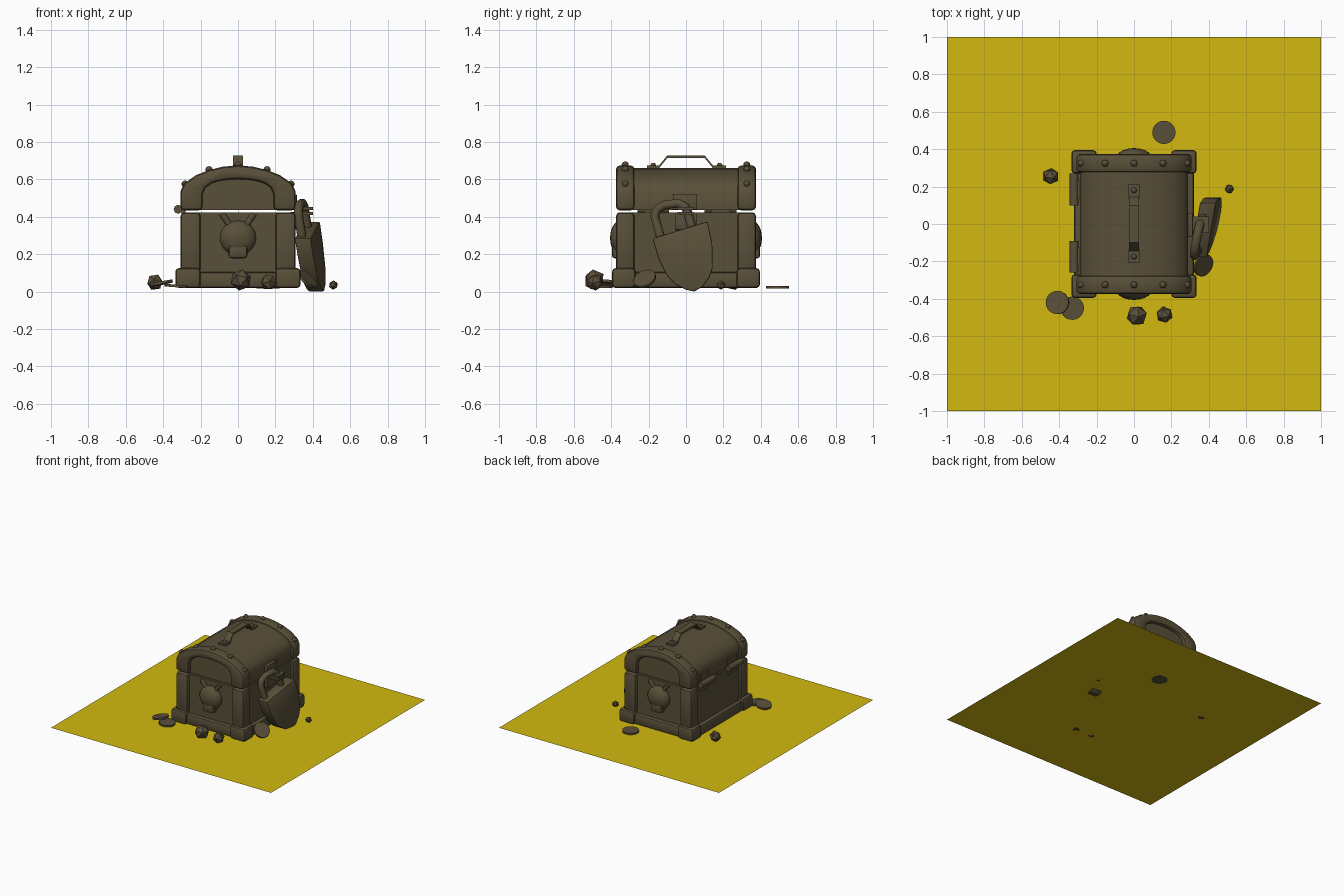
import bpy, bmesh, math
from mathutils import Vector, Matrix

if "Cube" in bpy.data.objects:
    bpy.data.objects.remove(bpy.data.objects["Cube"])


def material(name, rgb):
    m = bpy.data.materials.new(name)
    m.diffuse_color = (*rgb, 1)
    m.use_nodes = True
    m.node_tree.nodes["Principled BSDF"].inputs["Base Color"].default_value = m.diffuse_color
    return m


BROWN = material("dark_brown", (0.10, 0.079, 0.041))
YELLOW = material("sand_yellow", (0.645, 0.485, 0.005))
FLOOR = 0.018


def finish(name, bm, mat=BROWN, smooth=True):
    bmesh.ops.recalc_face_normals(bm, faces=bm.faces)
    me = bpy.data.meshes.new(name)
    bm.to_mesh(me)
    bm.free()
    me.materials.append(mat)
    ob = bpy.data.objects.new(name, me)
    bpy.context.collection.objects.link(ob)
    if smooth:
        bpy.ops.object.select_all(action='DESELECT')
        ob.select_set(True)
        bpy.context.view_layer.objects.active = ob
        bpy.ops.object.shade_smooth_by_angle(angle=math.radians(35))
    return ob


def bevel(bm, width, segments=2):
    bmesh.ops.recalc_face_normals(bm, faces=bm.faces)
    edges = [e for e in bm.edges if e.calc_face_angle(0) > 0.6]
    bmesh.ops.bevel(bm, geom=edges, offset=width, segments=segments,
                    profile=0.5, affect='EDGES', clamp_overlap=True)


def box(name, lo, hi, width=0.0):
    bm = bmesh.new()
    lo, hi = Vector(lo), Vector(hi)
    size = hi - lo
    bmesh.ops.create_cube(bm, size=1, matrix=Matrix.Translation((lo + hi) / 2)
                          @ Matrix.Diagonal((*size, 1)))
    if width:
        bevel(bm, width)
    return finish(name, bm)


def prism(name, points, place, depths, width=0.0):
    """Extrude a closed outline; place(a, b, depth) gives the position."""
    bm = bmesh.new()
    rings = [[bm.verts.new(place(a, b, d)) for a, b in points] for d in depths]
    n = len(points)
    bm.faces.new(rings[0])
    bm.faces.new(rings[1])
    for i in range(n):
        j = (i + 1) % n
        bm.faces.new((rings[0][i], rings[0][j], rings[1][j], rings[1][i]))
    if width:
        bevel(bm, width)
    return finish(name, bm)


def tube(name, pts, radius):
    cu = bpy.data.curves.new(name, 'CURVE')
    cu.dimensions = '3D'
    cu.bevel_depth = radius
    cu.bevel_resolution = 2
    cu.use_fill_caps = True
    sp = cu.splines.new('POLY')
    sp.points.add(len(pts) - 1)
    for p, co in zip(sp.points, pts):
        p.co = (*co, 1)
    cu.materials.append(BROWN)
    ob = bpy.data.objects.new(name, cu)
    bpy.context.collection.objects.link(ob)


def ball(name, centre, scale, u=12, v=8):
    bm = bmesh.new()
    bmesh.ops.create_uvsphere(bm, u_segments=u, v_segments=v, radius=1,
                              matrix=Matrix.Translation(centre) @ Matrix.Diagonal((*scale, 1)))
    return finish(name, bm)


def coin(centre, normal=(0, 0, 1)):
    bm = bmesh.new()
    turn = Vector(normal).to_track_quat('Z', 'Y').to_matrix().to_4x4()
    bmesh.ops.create_cone(bm, cap_ends=True, segments=24, radius1=0.062, radius2=0.062,
                          depth=0.014, matrix=Matrix.Translation(centre) @ turn)
    finish("coin", bm)


def gem(centre, radius, spin):
    bm = bmesh.new()
    bmesh.ops.create_icosphere(bm, subdivisions=1, radius=radius,
                               matrix=Matrix.Translation(centre) @ Matrix.Rotation(spin, 4, (1, 1, 2)))
    finish("gem", bm, smooth=False)


def mirrored(half):
    return half + [(-x, z) for x, z in reversed(half) if x > 0]


def along_y(x, z, y):
    return (x, y, z)


# Ground sheet
bm = bmesh.new()
bmesh.ops.create_grid(bm, x_segments=1, y_segments=1, size=1,
                      matrix=Matrix.Translation((0, 0, FLOOR)))
finish("ground_sheet", bm, YELLOW, False)

# Chest body and base rails
box("chest_body", (-0.288, -0.345, 0.03), (0.288, 0.345, 0.424))
box("base_rail", (-0.32, -0.375, 0.02), (0.32, 0.375, 0.105), 0.015)

# Corner feet and posts
for sx in (-1, 1):
    for sy in (-1, 1):
        def corner(name, x0, x1, y0, y1, z0, z1, w):
            xs, ys = sorted((sx * x0, sx * x1)), sorted((sy * y0, sy * y1))
            box(name, (xs[0], ys[0], z0), (xs[1], ys[1], z1), w)
        corner("corner_foot", 0.2, 0.335, 0.27, 0.395, 0.02, 0.125, 0.018)
        corner("corner_post", 0.2, 0.308, 0.275, 0.375, 0.1, 0.424, 0.022)

# Lid with an arched frame at each end
lid = [(0.29, 0.436), (0.29, 0.53), (0.268, 0.575), (0.21, 0.612), (0.15, 0.637),
       (0.075, 0.655), (0, 0.661)]
prism("lid", mirrored(lid), along_y, (-0.345, 0.345))
outer = [(0.308, 0.434), (0.308, 0.535), (0.288, 0.578), (0.225, 0.622), (0.155, 0.65),
         (0.08, 0.668), (0, 0.675)]
inner = [(0.19, 0.434), (0.19, 0.52), (0.175, 0.555), (0.14, 0.58), (0.095, 0.593),
         (0.05, 0.599), (0, 0.601)]
arch = mirrored(outer) + mirrored(inner)[::-1]
for s in (-1, 1):
    prism("lid_frame", arch, along_y, (s * 0.275, s * 0.375), 0.022)
    for x, z in ((-0.283, 0.575), (-0.155, 0.652), (0, 0.677), (0.155, 0.652), (0.283, 0.575)):
        ball("rivet", (x, s * 0.325, z), (0.019, 0.019, 0.019), 8, 6)

# Skull ornament with crossed bones on both ends
for s in (-1, 1):
    ball("skull", (0, s * 0.35, 0.287), (0.097, 0.056, 0.093), 20, 12)
    box("skull_jaw", (-0.05, s * 0.368 - 0.028, 0.178), (0.05, s * 0.368 + 0.028, 0.25), 0.015)
    for sx in (-1, 1):
        tube("bone", [(sx * 0.085, s * 0.35, 0.415), (0, s * 0.35, 0.29)], 0.016)

# Carry handle on the lid
path = [(-0.2, 0.665), (-0.145, 0.667), (-0.1, 0.722), (0.1, 0.722), (0.145, 0.667), (0.2, 0.665)]
strip = [(y, z - 0.008) for y, z in path] + [(y, z + 0.006) for y, z in reversed(path)]
prism("lid_handle", strip, lambda y, z, x: (x, y, z), (-0.028, 0.028))
for y in (-0.175, 0.18):
    box("handle_plate", (-0.03, y - 0.033, 0.65), (0.03, y + 0.033, 0.673))
    ball("handle_rivet", (0, y, 0.674), (0.015, 0.015, 0.015), 8, 6)

# Hinges at the left side
for y in (-0.175, 0.185):
    tube("hinge_pin", [(-0.32, y - 0.085, 0.44), (-0.32, y + 0.085, 0.44)], 0.024)
    box("hinge_leaf", (-0.302, y - 0.05, 0.37), (-0.28, y + 0.05, 0.51))

# Hasp at the right side
box("hasp_plate", (0.28, -0.07, 0.436), (0.315, 0.06, 0.52), 0.006)
box("hasp_base", (0.28, -0.06, 0.33), (0.31, 0.06, 0.424), 0.006)
for z in (0.418, 0.444):
    box("hasp_loop", (0.28, -0.045, z - 0.008), (0.4, 0.04, z + 0.008))


# Padlock leaning on the right side
def lean(y, z, depth):
    return (0.395 + 0.2 * y - 0.1 * (z - 0.15) + depth, y, z)


shield = [(-0.18, 0.285), (0.115, 0.375), (0.14, 0.26), (0.143, 0.13), (0.125, 0.075),
          (0.09, 0.028), (0.045, 0.0), (0.0, 0.01), (-0.06, 0.04), (-0.105, 0.09),
          (-0.145, 0.17)]
prism("padlock_body", shield, lean, (-0.043, 0.043), 0.008)
loop = [(-0.13, 0.27), (-0.168, 0.405), (-0.155, 0.44), (-0.115, 0.463), (-0.04, 0.473),
        (-0.005, 0.455), (0.01, 0.42), (0.035, 0.33)]
tube("padlock_shackle", [lean(y, z, -0.012) for y, z in loop], 0.025)

# Scattered coins and gems
coin((0.16, 0.49, 0.024))
coin((-0.33, -0.45, 0.03), (0.08, 0, 1))
coin((-0.41, -0.42, 0.045), (-0.2, 0.05, 1))
coin((0.37, -0.22, 0.068), (0.65, -0.35, 0.7))
gem((0.015, -0.49, 0.062), 0.058, 0.4)
gem((0.163, -0.485, 0.05), 0.045, 1.1)
gem((-0.445, 0.255, 0.05), 0.045, 0.8)
gem((0.51, 0.187, 0.035), 0.025, 0.2)
